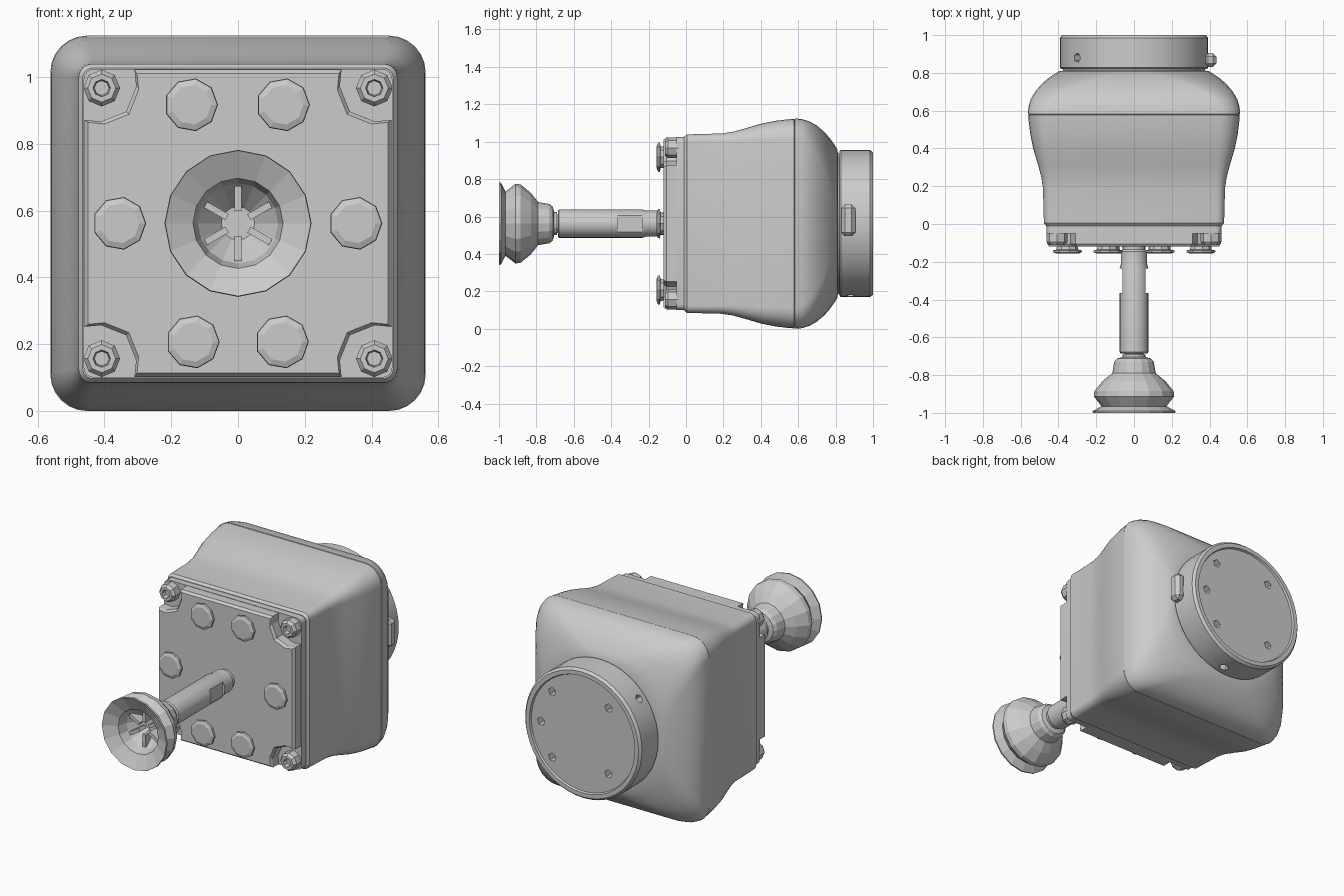
import bpy, bmesh
from math import sin, cos, pi, radians
from mathutils import Matrix, Vector

if "Cube" in bpy.data.objects:
    bpy.data.objects.remove(bpy.data.objects["Cube"])

ZC = 0.562  # height of the main axis


def finish(name, bm, smooth=None):
    bmesh.ops.remove_doubles(bm, verts=bm.verts, dist=1e-5)
    bmesh.ops.recalc_face_normals(bm, faces=bm.faces)
    me = bpy.data.meshes.new(name)
    bm.to_mesh(me)
    bm.free()
    ob = bpy.data.objects.new(name, me)
    bpy.context.collection.objects.link(ob)
    bpy.ops.object.select_all(action='DESELECT')
    bpy.context.view_layer.objects.active = ob
    ob.select_set(True)
    if smooth:
        bpy.ops.object.shade_smooth_by_angle(angle=radians(smooth))
    return ob


def loft(name, rings, smooth=None):
    """Skin a list of equal-length point rings and cap both ends."""
    bm = bmesh.new()
    vs = [[bm.verts.new(p) for p in r] for r in rings]
    n = len(vs[0])
    for a, b in zip(vs, vs[1:]):
        for i in range(n):
            bm.faces.new((a[i], a[(i + 1) % n], b[(i + 1) % n], b[i]))
    bm.faces.new(vs[0])
    bm.faces.new(vs[-1])
    return finish(name, bm, smooth)


def lathe(name, profile, x=0, z=ZC, n=16, smooth=None):
    """Turn (radius, y) points round an axis parallel to y."""
    rings = [[(x + max(r, 0.001) * cos(2 * pi * i / n), y, z + max(r, 0.001) * sin(2 * pi * i / n))
              for i in range(n)] for r, y in profile]
    return loft(name, rings, smooth)


def rounded_square(y, h, r, k=6):
    pts = []
    for q in range(4):
        a0 = q * pi / 2
        sx, sz = (1, -1, -1, 1)[q], (1, 1, -1, -1)[q]
        for i in range(k + 1):
            a = a0 + i / k * pi / 2
            pts.append((sx * (h - r) + r * cos(a), y, ZC + sz * (h - r) + r * sin(a)))
    return pts


def box_into(bm, center, size, rot=None):
    m = Matrix.Translation(center) @ (rot or Matrix()) @ Matrix.Diagonal((*size, 1))
    bmesh.ops.create_cube(bm, size=1, matrix=m)


def cut(ob, bm):
    cutter = finish("cutter", bm)
    cutter.hide_render = True
    mod = ob.modifiers.new("cut", 'BOOLEAN')
    mod.operation, mod.solver, mod.object = 'DIFFERENCE', 'EXACT', cutter
    bpy.ops.object.select_all(action='DESELECT')
    bpy.context.view_layer.objects.active = ob
    ob.select_set(True)
    bpy.ops.object.modifier_apply(modifier=mod.name)
    bpy.data.objects.remove(cutter)


# Housing: front half and rear half meeting at a fine seam
front = [(-0.01, 0.465, 0.03), (0.005, 0.477, 0.04), (0.19, 0.482, 0.045), (0.25, 0.491, 0.055),
         (0.32, 0.51, 0.07), (0.4, 0.534, 0.09), (0.48, 0.55, 0.105), (0.55, 0.558, 0.11),
         (0.577, 0.56, 0.11), (0.579, 0.555, 0.11)]
rear = [(0.579, 0.555, 0.11), (0.582, 0.562, 0.11), (0.62, 0.559, 0.12), (0.66, 0.547, 0.14),
        (0.70, 0.524, 0.17), (0.74, 0.49, 0.21), (0.77, 0.456, 0.26), (0.795, 0.42, 0.31),
        (0.81, 0.395, 0.36), (0.812, 0.375, 0.37), (0.83, 0.375, 0.37)]
loft("front_housing", [rounded_square(*s) for s in front], 35)
loft("rear_housing", [rounded_square(*s) for s in rear], 35)

# Mounting flange with shallow face recess
flange = lathe("rear_flange", [(0, 0.82), (0.385, 0.82), (0.393, 0.828), (0.393, 0.985), (0.38, 1.0),
                               (0.355, 1.0), (0.35, 0.988), (0, 0.988)], n=48, smooth=30)

# Screw holes in the flange face and rim
bm = bmesh.new()
for x, z in ((0.21, 0.2), (0.285, 0), (0.21, -0.2), (-0.17, 0.2), (-0.17, -0.2)):
    m = Matrix.Translation((x, 0.98, ZC + z)) @ Matrix.Rotation(pi / 2, 4, 'X')
    bmesh.ops.create_cone(bm, cap_ends=True, segments=5, radius1=0.026, radius2=0.026, depth=0.08, matrix=m)
for deg in (140, -80):
    d = Vector((cos(radians(deg)), 0, sin(radians(deg))))
    m = Matrix.Translation(d * 0.385 + Vector((0, 0.88, ZC))) @ d.to_track_quat('Z', 'Y').to_matrix().to_4x4()
    bmesh.ops.create_cone(bm, cap_ends=True, segments=5, radius1=0.026, radius2=0.026, depth=0.08, matrix=m)
cut(flange, bm)

# Connector lug on the flange side
bm = bmesh.new()
box_into(bm, (0.405, 0.868, 0.58), (0.065, 0.075, 0.17))
bmesh.ops.bevel(bm, geom=bm.edges[:], offset=0.02, segments=1, affect='EDGES')
finish("side_lug", bm)

# Front cover: square base plus raised panel scooped out round the corner screws
loft("cover_base", [rounded_square(y, 0.462, 0.03, 4) for y in (-0.05, -0.005)], 30)
corner = [(0.46, 0.31), (0.41, 0.305), (0.335, 0.335), (0.305, 0.41), (0.31, 0.46)]
outline = []
for q in range(4):
    for a, b in corner:
        for _ in range(q):
            a, b = -b, a
        outline.append((a, b))
loft("cover_panel", [[(x * s, y, ZC + z * s) for x, z in outline]
                     for y, s in ((-0.04, 1), (-0.105, 1), (-0.12, 0.975))])

# Corner screws with hexagonal sockets
for sx in (-1, 1):
    for sz in (-1, 1):
        lathe("corner_screw", [(0, -0.04), (0.055, -0.04), (0.055, -0.095), (0.042, -0.112),
                               (0.026, -0.112), (0.022, -0.085), (0, -0.085)],
              sx * 0.408, ZC + sz * 0.405, 8)

# Six round plugs on the cover
for x, z in ((-0.14, 0.355), (0.135, 0.355), (-0.355, 0), (0.352, 0), (-0.135, -0.355), (0.132, -0.355)):
    lathe("cover_plug", [(0, -0.11), (0.055, -0.11), (0.06, -0.136), (0.08, -0.14),
                         (0.078, -0.15), (0.06, -0.157), (0, -0.157)], x, ZC + z, 9)

# Suction rod with two spanner flats
rod = lathe("rod", [(0, -0.70), (0.05, -0.70), (0.05, -0.685), (0.07, -0.685), (0.076, -0.678), (0.076, -0.235),
                    (0.07, -0.215), (0.07, -0.145), (0.06, -0.135), (0.06, -0.1), (0, -0.1)],
            n=24, smooth=30)
bm = bmesh.new()
for s in (-1, 1):
    box_into(bm, (s * 0.106, -0.3, ZC), (0.09, 0.13, 0.3))
cut(rod, bm)

# Bellows suction cup
lathe("suction_cup", [(0, -0.82), (0.05, -0.82), (0.12, -0.90), (0.135, -0.96), (0.218, -1.0),
                      (0.22, -0.99), (0.172, -0.965), (0.213, -0.912), (0.21, -0.885), (0.165, -0.83),
                      (0.115, -0.79), (0.105, -0.73), (0.09, -0.712), (0.062, -0.705), (0.062, -0.69),
                      (0, -0.69)])

# Ribs inside the cup
bm = bmesh.new()
for i in range(6):
    rot = Matrix.Rotation(i * pi / 3 + pi / 6, 4, 'Y')
    p = rot @ Vector((0.075, 0, 0))
    box_into(bm, (p.x, -0.875, ZC + p.z), (0.075, 0.06, 0.02), rot)
finish("cup_ribs", bm)
